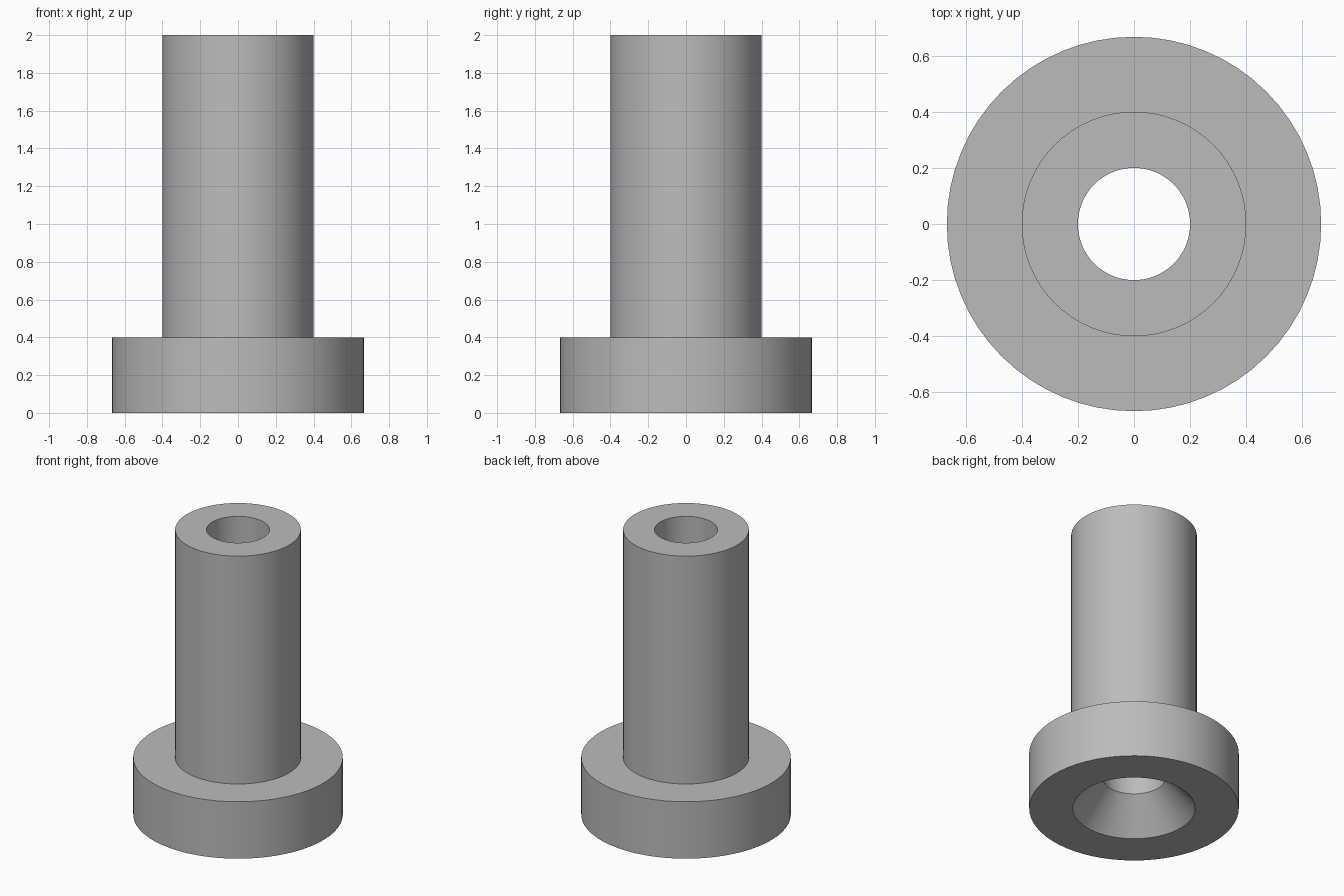
import bpy
import bmesh
import math

SEGMENTS = 64

cube = bpy.data.objects.get("Cube")
if cube:
    bpy.data.objects.remove(cube, do_unlink=True)

# Plain grey material
grey = bpy.data.materials.new("plain grey")
grey.use_nodes = True
colour = (0.5, 0.5, 0.5, 1)
grey.diffuse_color = colour
grey.node_tree.nodes["Principled BSDF"].inputs["Base Color"].default_value = colour

# Closed half-section (radius, height): flange, tube, bore, countersink
profile = [
    (0.39, 0), (0.667, 0), (0.667, 0.4), (0.4, 0.4),
    (0.4, 2), (0.2, 2), (0.2, 0.22),
]

# Revolve the section around z
bm = bmesh.new()
verts = [bm.verts.new((r, 0, z)) for r, z in profile]
edges = [bm.edges.new((v, verts[i - 1])) for i, v in enumerate(verts)]
bmesh.ops.spin(bm, geom=verts + edges, cent=(0, 0, 0), axis=(0, 0, 1),
               angle=math.tau, steps=SEGMENTS, use_merge=True)
bmesh.ops.remove_doubles(bm, verts=bm.verts, dist=0.0001)
bmesh.ops.recalc_face_normals(bm, faces=bm.faces)

mesh = bpy.data.meshes.new("flanged_bushing")
bm.to_mesh(mesh)
bm.free()
mesh.materials.append(grey)

bushing = bpy.data.objects.new("flanged_bushing", mesh)
bpy.context.collection.objects.link(bushing)

# Smooth walls with crisp rims
bpy.ops.object.select_all(action='DESELECT')
bushing.select_set(True)
bpy.context.view_layer.objects.active = bushing
bpy.ops.object.shade_smooth_by_angle(angle=math.radians(30))
